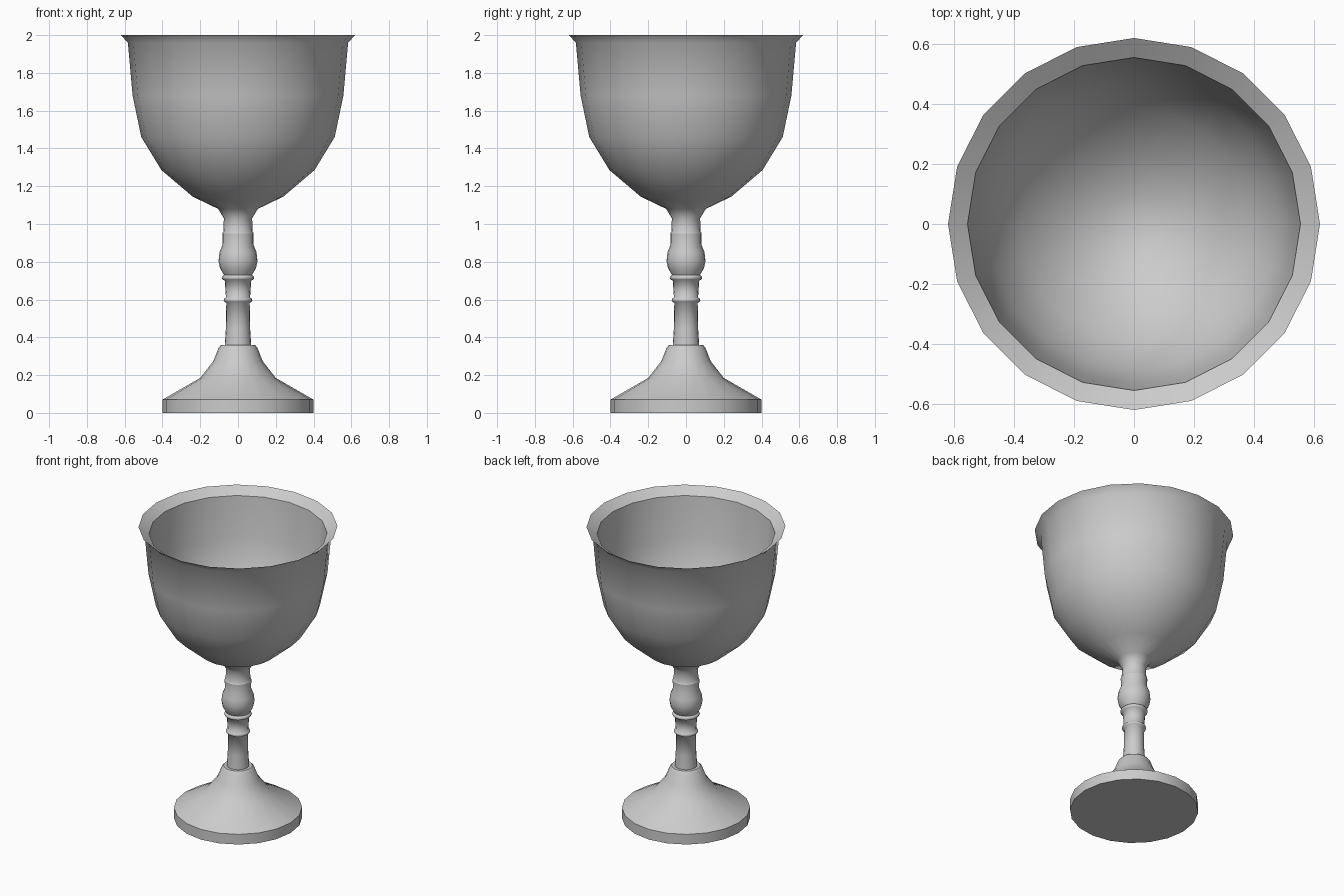
import bpy
import math

if "Cube" in bpy.data.objects:
    bpy.data.objects.remove(bpy.data.objects["Cube"])

SIDES = 20


def lathe(name, profile, crease=40):
    """Revolve (radius, height) points around z; radius 0 becomes a pole."""
    verts, faces, rings = [], [], []
    for r, z in profile:
        start = len(verts)
        count = SIDES if r > 0 else 1
        for k in range(count):
            a = 2 * math.pi * k / SIDES
            verts.append((r * math.cos(a), r * math.sin(a), z))
        rings.append([start + k % count for k in range(SIDES)])
    for low, high in zip(rings, rings[1:]):
        for k in range(SIDES):
            n = (k + 1) % SIDES
            quad = (low[k], low[n], high[n], high[k])
            faces.append(tuple(dict.fromkeys(quad)))
    mesh = bpy.data.meshes.new(name)
    mesh.from_pydata(verts, [], faces)
    obj = bpy.data.objects.new(name, mesh)
    bpy.context.collection.objects.link(obj)
    bpy.ops.object.select_all(action='DESELECT')
    obj.select_set(True)
    bpy.context.view_layer.objects.active = obj
    bpy.ops.object.shade_smooth_by_angle(angle=math.radians(crease))
    return obj


# Foot: flat underside, short vertical edge, concave flare up to a shoulder
lathe("foot", [(0, 0), (0.4, 0), (0.4, 0.07), (0.2, 0.185), (0.13, 0.275),
               (0.103, 0.345), (0.09, 0.36), (0.07, 0.36)])

# Stem: slim shaft, two thin beads and a bulging knop
lathe("stem", [(0.07, 0.36), (0.064, 0.45), (0.062, 0.582), (0.072, 0.588),
               (0.076, 0.597), (0.072, 0.606), (0.064, 0.612),
               (0.07, 0.7), (0.082, 0.706), (0.086, 0.715), (0.082, 0.724),
               (0.074, 0.73), (0.095, 0.765), (0.103, 0.805), (0.098, 0.85),
               (0.082, 0.89), (0.083, 0.95)], 60)

# Bowl: collar, outer wall, flared sharp rim, then the inner wall down to the centre
lathe("bowl", [(0.083, 0.95), (0.077, 0.96), (0.075, 1.03), (0.105, 1.08),
               (0.24, 1.145), (0.405, 1.285), (0.512, 1.46), (0.558, 1.68),
               (0.583, 1.96), (0.62, 2.0), (0.555, 1.955), (0.532, 1.68),
               (0.487, 1.475), (0.385, 1.31), (0.23, 1.175), (0.1, 1.115),
               (0, 1.1)])
